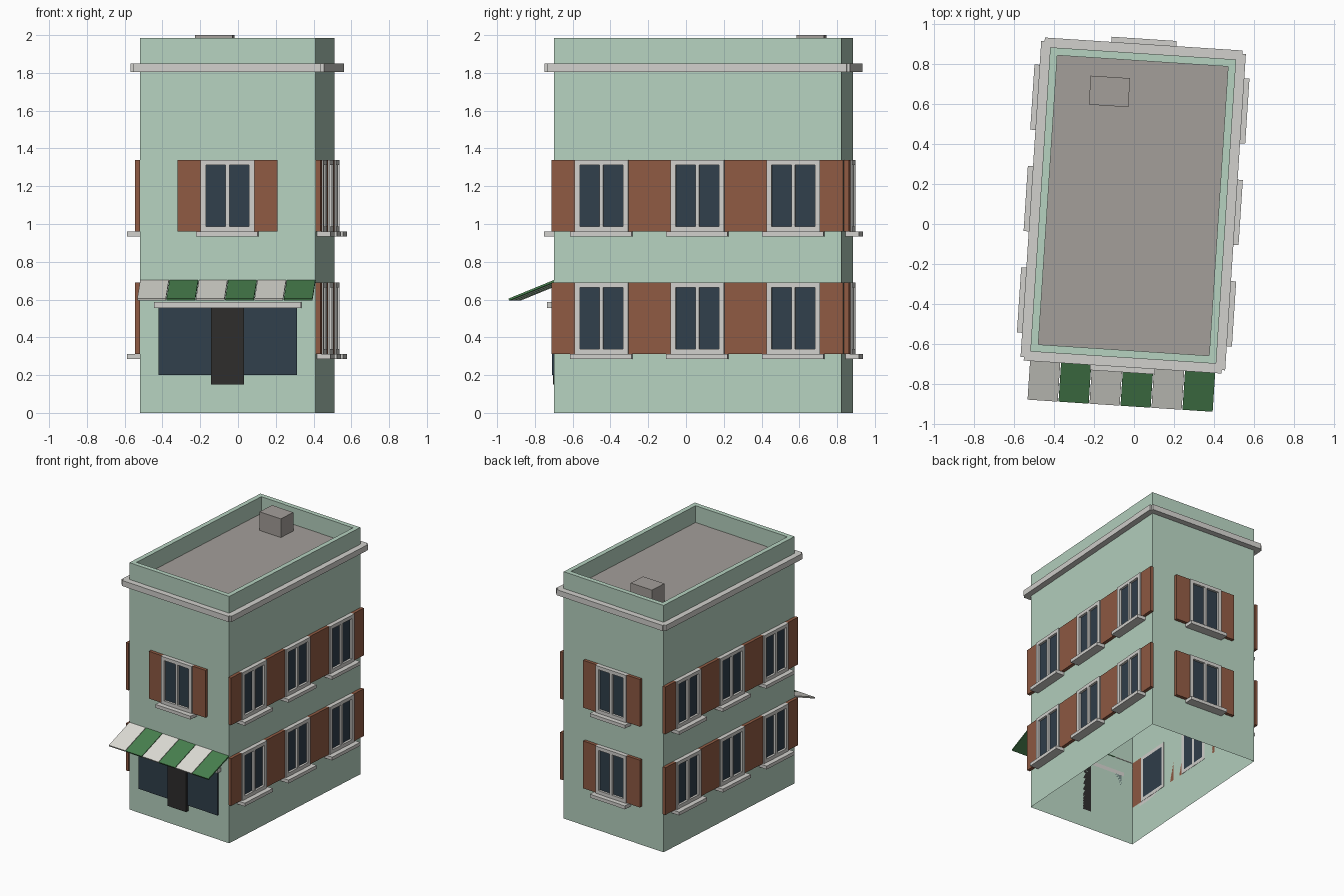
import bpy, bmesh, math
from mathutils import Matrix, Vector

cube = bpy.data.objects.get("Cube")
if cube:
    bpy.data.objects.remove(cube, do_unlink=True)

W, D, H = 0.933, 1.527, 1.985
PLACE = Matrix.Translation((-0.004, 0.0925, 0)) @ Matrix.Rotation(math.radians(-3.75), 4, 'Z')


def material(name, rgb):
    lin = [((c / 255 + 0.055) / 1.055) ** 2.4 for c in rgb] + [1.0]
    m = bpy.data.materials.new(name)
    m.use_nodes = True
    m.diffuse_color = lin
    m.node_tree.nodes["Principled BSDF"].inputs["Base Color"].default_value = lin
    return m


wall = material("pale green wall", (182, 210, 192))
trim = material("stone trim", (209, 208, 204))
roof = material("grey roof", (164, 159, 154))
wood = material("brown shutter", (143, 90, 67))
glass = material("dark blue glass", (48, 63, 75))
black = material("charcoal door", (46, 45, 44))
cream = material("awning white", (222, 221, 214))
green = material("awning green", (72, 128, 78))


def finish(bm, name, mats, matrix):
    bm.transform(PLACE @ matrix)
    mesh = bpy.data.meshes.new(name)
    bm.to_mesh(mesh)
    bm.free()
    for m in mats:
        mesh.materials.append(m)
    ob = bpy.data.objects.new(name, mesh)
    bpy.context.collection.objects.link(ob)
    return ob


def add_box(bm, x, y, z):
    size = Vector((x[1] - x[0], y[1] - y[0], z[1] - z[0]))
    mid = Vector((sum(x), sum(y), sum(z))) / 2
    mat = Matrix.Translation(mid) @ Matrix.Diagonal(size).to_4x4()
    bmesh.ops.create_cube(bm, size=1, matrix=mat)


def on_facade(name, mat, side, parts):
    """Boxes on a wall: span along it, span outward from it, span in height."""
    bm = bmesh.new()
    dist = (W if side % 2 else D) / 2
    for u, out, z in parts:
        add_box(bm, u, (-dist - out[1], -dist - out[0]), z)
    return finish(bm, name, [mat], Matrix.Rotation(side * math.pi / 2, 4, 'Z'))


# Walls with a parapet around a sunken roof, open underneath
bm = bmesh.new()
add_box(bm, (-W / 2, W / 2), (-D / 2, D / 2), (0, H))
bm.normal_update()
bottom = [f for f in bm.faces if f.normal.z < -0.5]
bmesh.ops.delete(bm, geom=bottom, context='FACES_ONLY')
top = [f for f in bm.faces if f.normal.z > 0.5]
bmesh.ops.inset_region(bm, faces=top, thickness=0.038, use_even_offset=True)
bmesh.ops.inset_region(bm, faces=top, thickness=0, depth=-0.135)
for f in top:
    f.material_index = 1
finish(bm, "building_walls", [wall, roof], Matrix())

# Roof box
bm = bmesh.new()
add_box(bm, (-0.255, -0.057), (0.49, 0.635), (1.845, 2.0))
finish(bm, "roof_box", [roof], Matrix())

# Cornice strips
SIDES = ["front", "right", "back", "left"]
for side, label in enumerate(SIDES):
    half = (D if side % 2 else W) / 2 + 0.03
    on_facade(label + "_cornice", trim, side, [((-half, half), (0, 0.047), (1.805, 1.85))])


# Windows with frame, panes, sill and open shutters
def window(name, side, u, z0):
    z1, hw, b = z0 + 0.38, 0.1425, 0.028
    z = (z0, z1)
    out = (-0.002, 0.034)
    on_facade(name + "_frame", trim, side, [
        ((u - hw, u - hw + b), out, z),
        ((u + hw - b, u + hw), out, z),
        ((u - hw + b, u + hw - b), out, (z0, z0 + b)),
        ((u - hw + b, u + hw - b), out, (z1 - b, z1)),
        ((u - 0.01, u + 0.01), out, (z0 + b, z1 - b))])
    on_facade(name + "_glass", glass, side,
              [((u - hw + b, u + hw - b), (-0.002, 0.016), (z0 + b, z1 - b))])
    on_facade(name + "_sill", trim, side,
              [((u - 0.1635, u + 0.1635), (0, 0.073), (z0 - 0.027, z0))])
    for s, label in ((-1, "left"), (1, "right")):
        u0, u1 = sorted((u + s * hw, u + s * (hw + 0.122)))
        on_facade(name + "_shutter_" + label, wood, side, [((u0, u1), (0, 0.025), z)])


for floor, z0 in (("lower", 0.311), ("upper", 0.96)):
    for side, label in enumerate(SIDES):
        if label == "front" and floor == "lower":
            continue
        columns = (-1, 0, 1) if side % 2 else (0,)
        for c in columns:
            window(f"{label}_{floor}_window_{c + 2}", side, c * D / 3, z0)

# Shop front
on_facade("shop_window", glass, 0, [((-0.368, 0.368), (0, 0.015), (0.2, 0.555))])
on_facade("shop_door", black, 0, [((-0.087, 0.087), (0, 0.03), (0.151, 0.555))])
on_facade("shop_lintel", trim, 0, [((-0.39, 0.39), (0, 0.042), (0.555, 0.587))])

# Striped sloping awning
drop, reach, pitch = 0.098, 0.24, W / 6
slope = Matrix.Translation((0, -D / 2, 0.7)) @ Matrix.Rotation(math.atan2(drop, reach), 4, 'X')
for i in range(6):
    x = -W / 2 + i * pitch
    bm = bmesh.new()
    add_box(bm, (x + 0.002, x + pitch - 0.002), (-math.hypot(drop, reach), 0), (-0.008, 0.003))
    finish(bm, f"awning_stripe_{i + 1}", [green if i % 2 else cream], slope)
